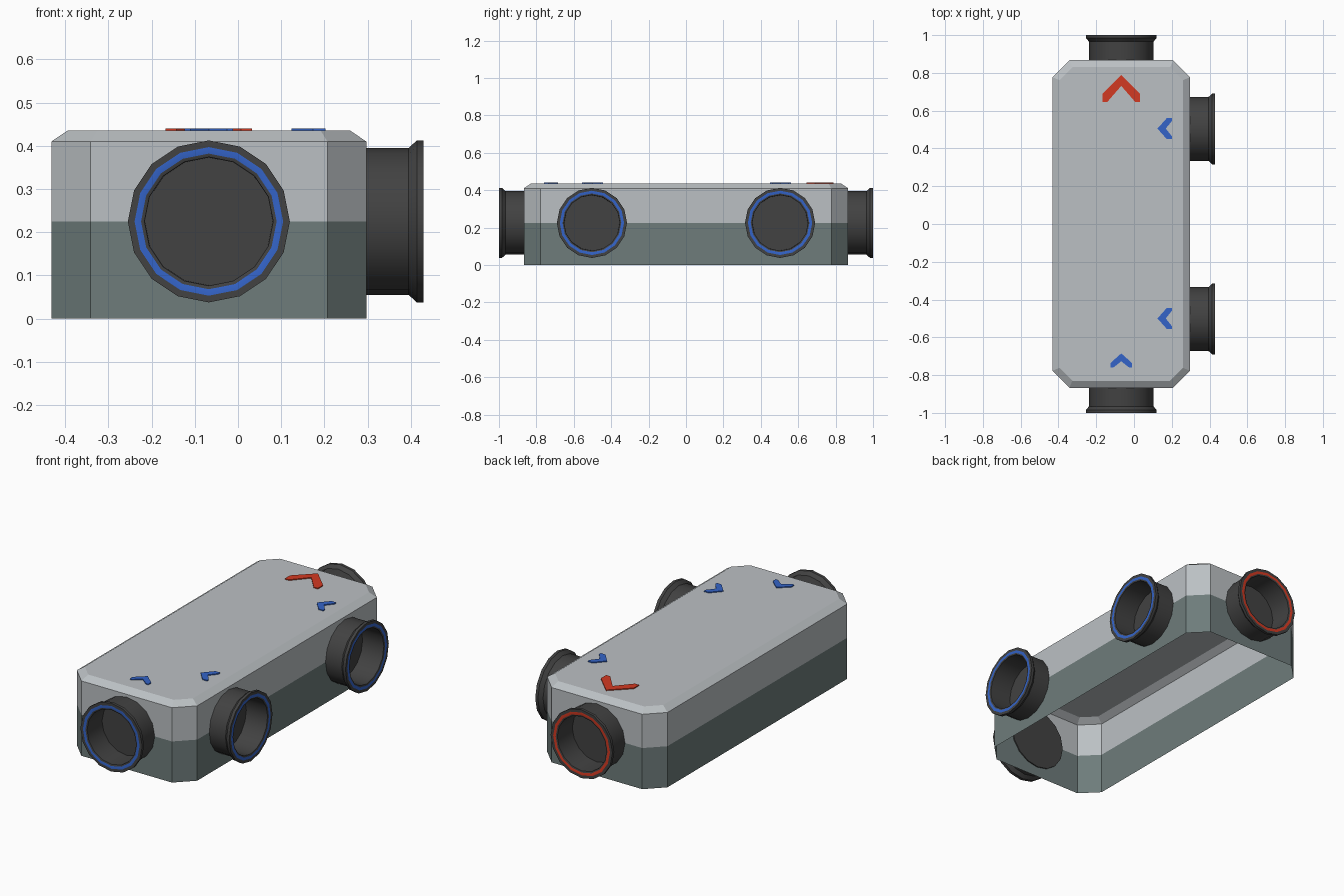
import bpy, bmesh, math
from mathutils import Vector

if "Cube" in bpy.data.objects:
    bpy.data.objects.remove(bpy.data.objects["Cube"])


def material(name, rgb):
    m = bpy.data.materials.new(name)
    m.diffuse_color = (*rgb, 1)
    m.use_nodes = True
    m.node_tree.nodes["Principled BSDF"].inputs["Base Color"].default_value = m.diffuse_color
    return m


LIGHT = material("light_grey", (0.50, 0.53, 0.55))
SLATE = material("slate_grey", (0.156, 0.202, 0.198))
DARK = material("dark_grey", (0.054, 0.054, 0.054))
BLUE = material("blue", (0.034, 0.127, 0.58))
RED = material("red", (0.65, 0.042, 0.016))

X0, X1, Y1 = -0.432, 0.297, 0.867     # body footprint
MID_Z, TOP_Z = 0.225, 0.435
CX = (X0 + X1) / 2


def finish(bm, name, mats, recalc=True):
    if recalc:
        bmesh.ops.recalc_face_normals(bm, faces=bm.faces)
    me = bpy.data.meshes.new(name)
    bm.to_mesh(me)
    bm.free()
    for m in mats:
        me.materials.append(m)
    ob = bpy.data.objects.new(name, me)
    bpy.context.collection.objects.link(ob)
    return ob


def bridge(bm, a, b, mat=0):
    n = len(a)
    for i in range(n):
        f = bm.faces.new((a[i], a[(i + 1) % n], b[(i + 1) % n], b[i]))
        f.material_index = mat


def octagon(inset):
    # chamfered rectangle, counter-clockwise, offset evenly inwards
    hx, hy = (X1 - X0) / 2 - inset, Y1 - inset
    c = 0.09 - inset * (2 - math.sqrt(2))
    pts = [(hx, -hy + c), (hx, hy - c), (hx - c, hy), (-hx + c, hy),
           (-hx, hy - c), (-hx, -hy + c), (-hx + c, -hy), (hx - c, -hy)]
    return [(x + CX, y) for x, y in pts]


# two-tone hollow body, open underneath
bm = bmesh.new()
rings = []
for z, inset in ((0, 0), (MID_Z, 0), (0.41, 0), (TOP_Z, 0.037)):
    rings.append([bm.verts.new((x, y, z)) for x, y in octagon(inset)])
for i in range(3):
    bridge(bm, rings[i], rings[i + 1], 1 if i == 0 else 0)
bm.faces.new(rings[-1])
finish(bm, "body_shell", [LIGHT, SLATE], recalc=False)


# flanged pipe sockets with a coloured ring on the rim
def socket(name, centre, direction, ring_mat):
    d = Vector(direction)
    up = Vector((0, 0, 1))
    side = d.cross(up)
    profile = [(0.170, -0.006), (0.170, 0.098), (0.1875, 0.117), (0.1875, 0.133),
               (0.172, 0.133), (0.157, 0.133), (0.149, 0.130), (0.148, 0.002)]
    bm = bmesh.new()
    loops = []
    for r, h in profile:
        loop = []
        for i in range(16):
            a = math.tau * i / 16
            loop.append(bm.verts.new(Vector(centre) + d * h
                                     + side * (r * math.cos(a)) + up * (r * math.sin(a))))
        loops.append(loop)
    for i in range(len(loops) - 1):
        bridge(bm, loops[i], loops[i + 1], 1 if i == 4 else 0)
    bm.faces.new(loops[0])
    bm.faces.new(loops[-1])
    ob = finish(bm, name, [DARK, ring_mat])
    for p in ob.data.polygons:
        p.use_smooth = True
    ob.data.set_sharp_from_angle(angle=math.radians(30))


socket("front_inlet", (CX, -Y1, MID_Z), (0, -1, 0), BLUE)
socket("back_outlet", (CX, Y1, MID_Z), (0, 1, 0), RED)
for label, y in (("front", -0.503), ("back", 0.503)):
    socket("right_inlet_" + label, (X1, y, MID_Z), (1, 0, 0), BLUE)


# flow arrows: thin chevron plates on the lid
def chevron(name, tip, direction, half, length, arm, notch, mat):
    d = Vector(direction)
    side = Vector((-d.y, d.x, 0))
    right = [(half, -arm), (half, -length), (half * 0.75, -length)]
    pts = [(0, 0)] + right + [(0, -notch)] + [(-s, f) for s, f in reversed(right)]
    bm = bmesh.new()
    lo, hi = [[bm.verts.new(Vector((*tip, z)) + side * s + d * f) for s, f in pts]
              for z in (TOP_Z - 0.001, TOP_Z + 0.005)]
    bridge(bm, lo, hi)
    bm.faces.new(lo)
    bm.faces.new(hi)
    finish(bm, name, [mat])


chevron("outlet_arrow", (CX, 0.788), (0, 1, 0), 0.10, 0.143, 0.098, 0.057, RED)
chevron("front_inlet_arrow", (CX, -0.685), (0, 1, 0), 0.056, 0.075, 0.05, 0.042, BLUE)
for label, y in (("front", -0.5), ("back", 0.505)):
    chevron("right_inlet_arrow_" + label, (0.124, y), (-1, 0, 0),
            0.056, 0.078, 0.05, 0.044, BLUE)
